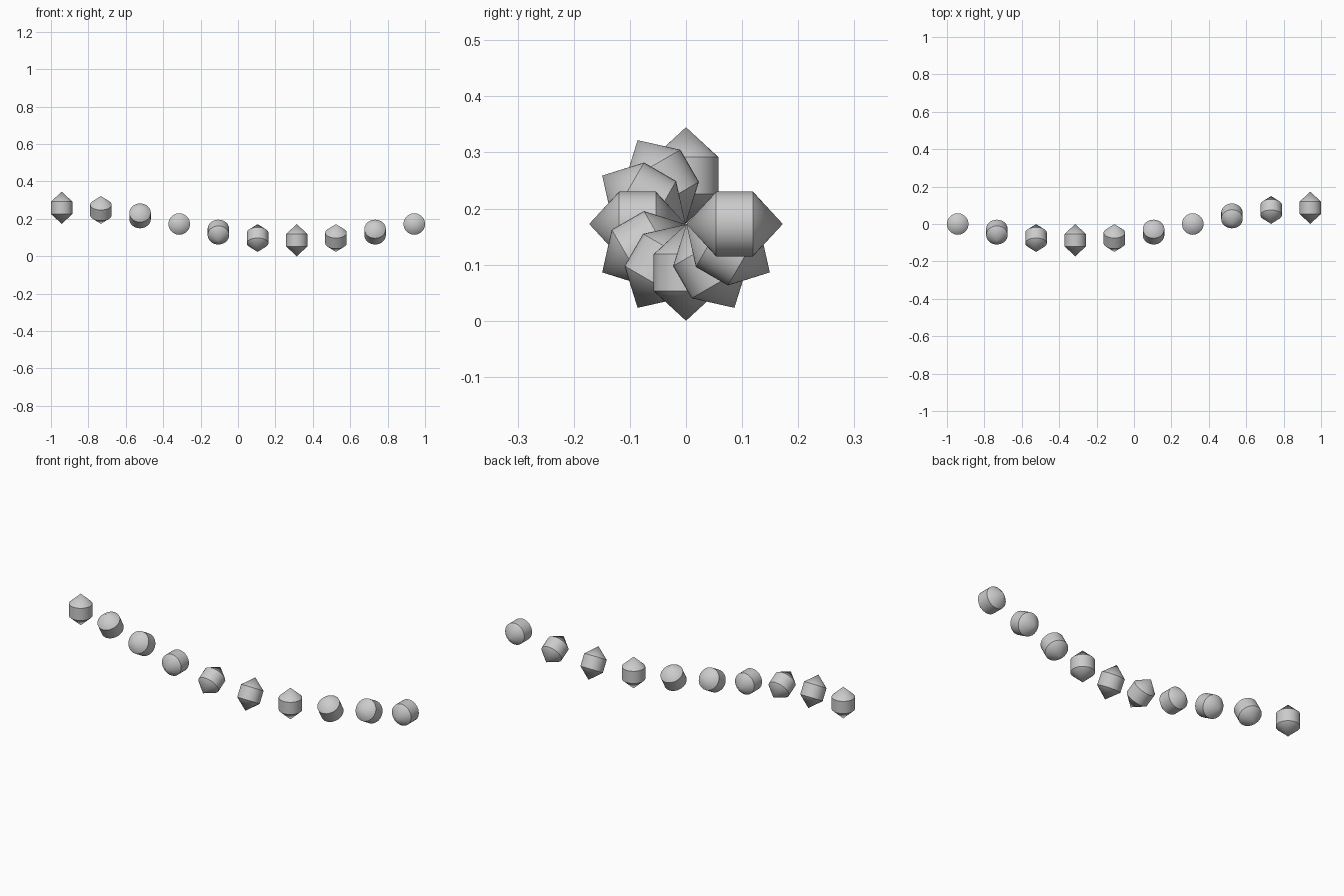
import bpy, bmesh, math

if "Cube" in bpy.data.objects:
    bpy.data.objects.remove(bpy.data.objects["Cube"])

COUNT = 10
SIDES = 32
R = 0.0575          # bead radius
AXIS_Z = 0.1725     # height of the twist axis
# lathe profile (radius, distance from twist axis): cone, drum, cone
RINGS = [(R, 0.0535), (R, 0.1195)]
INNER, OUTER = 0.001, 0.1725


def bead_mesh():
    bm = bmesh.new()
    rings = [[bm.verts.new((r * math.cos(2 * math.pi * k / SIDES),
                            r * math.sin(2 * math.pi * k / SIDES), h))
              for k in range(SIDES)] for r, h in RINGS]
    tip_in = bm.verts.new((0, 0, INNER))
    tip_out = bm.verts.new((0, 0, OUTER))
    low, high = rings
    for k in range(SIDES):
        n = (k + 1) % SIDES
        bm.faces.new((low[n], low[k], tip_in))
        bm.faces.new((low[k], low[n], high[n], high[k]))
        bm.faces.new((high[k], high[n], tip_out))
    bmesh.ops.recalc_face_normals(bm, faces=bm.faces)
    mesh = bpy.data.meshes.new("bead")
    bm.to_mesh(mesh)
    bm.free()
    return mesh


# Row of beads, each turned 30 degrees further around the x axis
mesh = bead_mesh()
x0 = 1 - R
bpy.ops.object.select_all(action='DESELECT')
for i in range(COUNT):
    bead = bpy.data.objects.new(f"bead_{i + 1}", mesh if i == 0 else mesh.copy())
    bead.location = (-x0 + 2 * x0 * i / (COUNT - 1), 0, AXIS_Z)
    bead.rotation_euler = (math.radians(30 * i), 0, 0)
    bpy.context.collection.objects.link(bead)
    bead.select_set(True)
    bpy.context.view_layer.objects.active = bead
bpy.ops.object.shade_smooth_by_angle(angle=math.radians(30))
